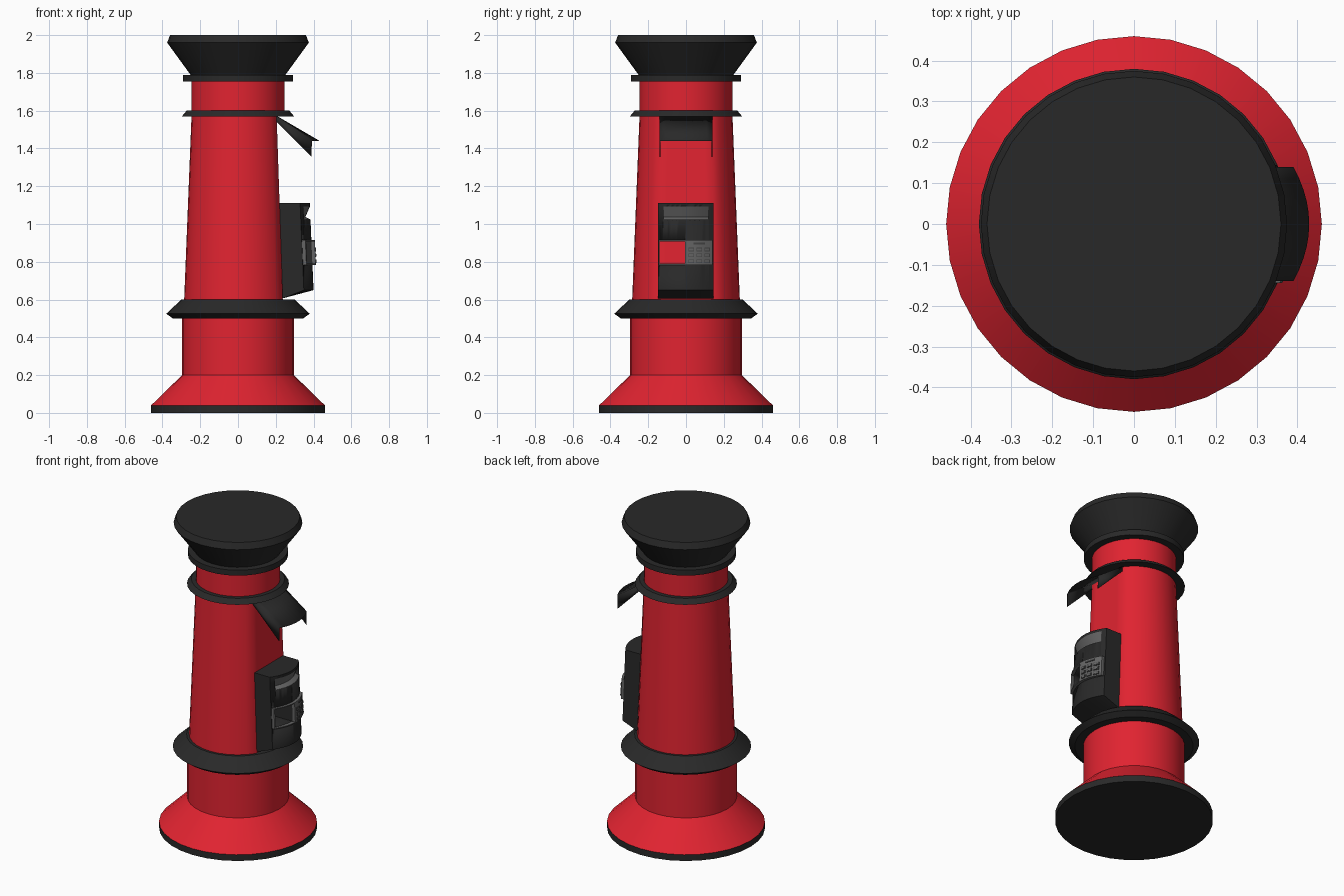
import bpy, bmesh, math

if "Cube" in bpy.data.objects:
    bpy.data.objects.remove(bpy.data.objects["Cube"])


def material(name, rgb):
    m = bpy.data.materials.new(name)
    m.diffuse_color = (*rgb, 1)
    m.use_nodes = True
    m.node_tree.nodes["Principled BSDF"].inputs["Base Color"].default_value = m.diffuse_color
    return m


RED = material("post red", (0.75, 0.017, 0.03))
BLACK = material("soft black", (0.022, 0.022, 0.022))
GREY = material("panel grey", (0.13, 0.13, 0.13))
DARK = material("button grey", (0.06, 0.06, 0.06))
SIDES = 32


def finish(name, bm, mat, angle=30):
    bmesh.ops.recalc_face_normals(bm, faces=bm.faces)
    me = bpy.data.meshes.new(name)
    bm.to_mesh(me)
    bm.free()
    me.materials.append(mat)
    ob = bpy.data.objects.new(name, me)
    bpy.context.collection.objects.link(ob)
    bpy.ops.object.select_all(action='DESELECT')
    ob.select_set(True)
    bpy.context.view_layer.objects.active = ob
    bpy.ops.object.shade_smooth_by_angle(angle=math.radians(angle))
    return ob


def lathe(name, profile, mat, cap_low=False, cap_top=False, flat=1.0, angle=45):
    """Revolve (radius, z) points; 'flat' trims the +x side to a chord."""
    bm = bmesh.new()
    rings = []
    for r, z in profile:
        ring = []
        for i in range(SIDES):
            a = 2 * math.pi * i / SIDES
            ring.append(bm.verts.new((r * min(math.cos(a), flat), r * math.sin(a), z)))
        rings.append(ring)
    for lo, hi in zip(rings, rings[1:]):
        for i in range(SIDES):
            j = (i + 1) % SIDES
            bm.faces.new((lo[i], lo[j], hi[j], hi[i]))
    if cap_low:
        bm.faces.new(rings[0][::-1])
    if cap_top:
        bm.faces.new(rings[-1])
    return finish(name, bm, mat, angle)


def front_x(y, z):
    """Bowed front surface of the telephone box."""
    return 0.38 + (1.11 - z) / 0.46 * 0.02 - 0.05 * (y / 0.145) ** 2


def block(name, y0, y1, section, mat, n=8):
    """Sweep a closed section across y. Section points are (x, z, follow):
    follow = True means x is an offset from the bowed front."""
    bm = bmesh.new()
    loops = []
    for k in range(n + 1):
        y = y0 + (y1 - y0) * k / n
        loops.append([bm.verts.new((front_x(y, z) + x if follow else x, y, z))
                      for x, z, follow in section])
    m = len(section)
    for a, b in zip(loops, loops[1:]):
        for i in range(m):
            j = (i + 1) % m
            bm.faces.new((a[i], a[j], b[j], b[i]))
    bm.faces.new(loops[0])
    bm.faces.new(loops[-1])
    return finish(name, bm, mat)


def slab(name, y0, y1, z0, z1, low, high, mat, n=4):
    return block(name, y0, y1, [(low, z0, True), (high, z0, True),
                                (high, z1, True), (low, z1, True)], mat, n)


# Pillar
lathe("base_plate", [(0.46, 0), (0.46, 0.04)], BLACK, cap_low=True)
lathe("flared_foot", [(0.46, 0.04), (0.296, 0.2), (0.296, 0.51)], RED)
lathe("waist_ring", [(0.28, 0.5), (0.345, 0.5), (0.38, 0.525), (0.30, 0.6), (0.22, 0.602)], BLACK, angle=35)
lathe("tapered_shaft", [(0.285, 0.6), (0.246, 1.575)], RED,
      flat=math.cos(math.radians(33.75)))
lathe("neck_ring", [(0.19, 1.57), (0.297, 1.57), (0.272, 1.6), (0.24, 1.6)], BLACK, angle=35)
lathe("neck", [(0.246, 1.595), (0.246, 1.76)], RED)
lathe("collar_ring", [(0.24, 1.755), (0.292, 1.755), (0.292, 1.79), (0.24, 1.79)], BLACK, angle=35)
lathe("flared_cap", [(0.25, 1.788), (0.375, 1.96), (0.36, 2.0)], BLACK, cap_top=True)

# Canopy: sloping sheet with a bowed front edge and triangular cheeks
bm = bmesh.new()
back, front = [], []
N = 10
for k in range(N + 1):
    y = -0.138 + 0.276 * k / N
    back.append(bm.verts.new((0.205, y, 1.57)))
    front.append(bm.verts.new((0.428 - 0.038 * (y / 0.138) ** 2, y, 1.44)))
for k in range(N):
    bm.faces.new((back[k], front[k], front[k + 1], back[k + 1]))
for k in (0, N):
    tip = bm.verts.new((front[k].co.x, front[k].co.y, 1.355))
    root = bm.verts.new((0.205, front[k].co.y, 1.54))
    bm.faces.new((back[k], front[k], tip, root))
canopy = finish("canopy", bm, BLACK)
mod = canopy.modifiers.new("thickness", 'SOLIDIFY')
mod.thickness = 0.004
mod.offset = 0

# Telephone box
box = block("telephone_box", -0.147, 0.145,
            [(0.235, 0.606, False), (0, 0.65, True), (0, 1.11, True), (0.2, 1.11, False)],
            BLACK, 12)


def cut(cutter):
    cutter.hide_render = True
    cutter.hide_set(True)
    cutter.display_type = 'WIRE'
    m = box.modifiers.new("cut", 'BOOLEAN')
    m.operation = 'DIFFERENCE'
    m.solver = 'EXACT'
    m.object = cutter


# Open window through to the shaft, and display scoop
cut(block("window_cutter", -0.139, -0.006,
          [(0.15, 0.79, False), (0.05, 0.79, True), (0.05, 0.908, True), (0.15, 0.908, False)], BLACK))
cut(block("scoop_cutter", -0.12, 0.12,
          [(0.03, 1.0135, True), (0, 1.02, True), (-0.03, 1.036, True),
           (0, 1.093, True), (0.03, 1.093, True)], BLACK))
block("display_scoop", -0.12, 0.12,
      [(0, 1.02, True), (-0.03, 1.036, True), (0, 1.093, True),
       (-0.026, 1.038, True), (0, 1.023, True)], GREY)

# Window frame
for name, y0, y1, z0, z1 in [("frame_bottom", -0.145, 0, 0.784, 0.790),
                             ("frame_top", -0.145, 0, 0.908, 0.914),
                             ("frame_left", -0.145, -0.139, 0.790, 0.908),
                             ("frame_right", -0.006, 0, 0.790, 0.908)]:
    slab(name, y0, y1, z0, z1, -0.004, 0.018, GREY)

# Keypad with three rows of three buttons
slab("keypad", 0.0, 0.139, 0.784, 0.914, -0.004, 0.018, GREY)
slab("keypad_display", 0.04, 0.1, 0.892, 0.902, 0.016, 0.021, DARK)
for row in range(3):
    for col in range(3):
        y, z = 0.028 + col * 0.042, 0.803 + row * 0.031
        slab("button_rim", y - 0.015, y + 0.015, z - 0.01, z + 0.01, 0.016, 0.022, DARK, 2)
        slab("button_top", y - 0.011, y + 0.011, z - 0.006, z + 0.006, 0.018, 0.024, GREY, 2)
